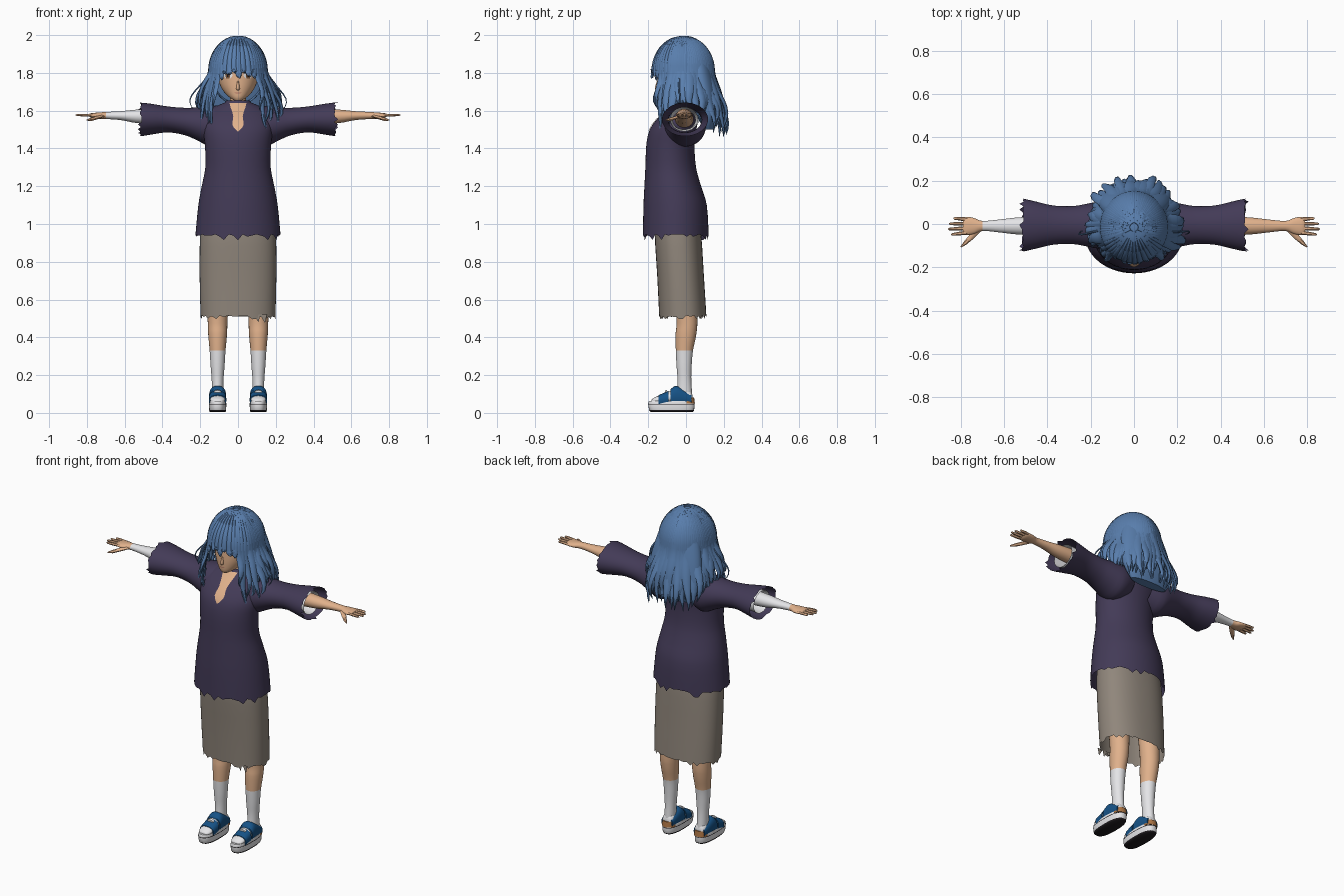
import bpy, bmesh, random
from math import sin, cos, pi, radians, copysign
from mathutils import Vector
from mathutils.bvhtree import BVHTree

random.seed(4)
cube = bpy.data.objects.get("Cube")
if cube:
    bpy.data.objects.remove(cube)


def material(name, *rgb):
    m = bpy.data.materials.new(name)
    m.use_nodes = True
    m.diffuse_color = (*rgb, 1)
    m.node_tree.nodes["Principled BSDF"].inputs["Base Color"].default_value = (*rgb, 1)
    return m


HAIR = material("hair blue", .1, .21, .42)
SHIRT = material("dark violet cloth", .056, .043, .095)
SKIRT = material("taupe cloth", .28, .24, .2)
SKIN = material("skin", .75, .44, .26)
WHITE = material("white", .8, .8, .82)
BLUE = material("shoe blue", .008, .085, .24)
DARK = material("near black", .012, .01, .012)
BROWN = material("tan leather", .42, .18, .06)
IRIS = material("eye brown", .2, .09, .04)
LIP = material("lip", .5, .2, .14)


def finish(bm, name, *mats, rule=None):
    """Turn a bmesh into an object; rule(centre) picks the material slot."""
    bmesh.ops.recalc_face_normals(bm, faces=bm.faces)
    for f in bm.faces:
        f.smooth = True
        if rule:
            f.material_index = int(rule(f.calc_center_median()))
    tree = BVHTree.FromBMesh(bm)
    me = bpy.data.meshes.new(name)
    bm.to_mesh(me)
    bm.free()
    ob = bpy.data.objects.new(name, me)
    for m in mats:
        me.materials.append(m)
    bpy.context.collection.objects.link(ob)
    ob.select_set(True)
    bpy.context.view_layer.objects.active = ob
    return tree


def bridge(bm, rings, caps):
    n = len(rings[0])
    for a, b in zip(rings, rings[1:]):
        for i in range(n):
            j = (i + 1) % n
            bm.faces.new((a[i], a[j], b[j], b[i]))
    if caps:
        bm.faces.new(rings[0])
        bm.faces.new(rings[-1])


def spline(rows, steps):
    """Catmull-Rom through rows of numbers."""
    out = []
    for i in range(len(rows) - 1):
        a, b = rows[max(i - 1, 0)], rows[i]
        c, d = rows[i + 1], rows[min(i + 2, len(rows) - 1)]
        for k in range(steps):
            t = k / steps
            out.append([q + t / 2 * (r - p + t * (2 * p - 5 * q + 4 * r - s + t * (3 * (q - r) + s - p)))
                        for p, q, r, s in zip(a, b, c, d)])
    return out + [rows[-1]]


def loft(name, mats, axis, rings, u0=0, side=1, n=24, caps=True, rag=0, power=2, steps=3, rule=None):
    """Rings are (t along axis, half width about u0, v low, v high); rag tears the first ring."""
    bm = bmesh.new()
    loops = []
    for r, (t, uh, v0, v1) in enumerate(spline(rings, steps)):
        loop = []
        for i in range(n):
            c, s = cos(2 * pi * i / n), sin(2 * pi * i / n)
            c, s = (copysign(abs(w) ** (2 / power), w) for w in (c, s))
            u, v = u0 + uh * c, (v0 + v1) / 2 + (v1 - v0) / 2 * s
            tt = t + (rag * random.choice((0, 0, .2, .4, 1)) if r == 0 else 0)
            x, y, z = {"z": (u, v, tt), "x": (tt, u, v), "y": (u, tt, v)}[axis]
            loop.append(bm.verts.new((x * side, y, z)))
        loops.append(loop)
    bridge(bm, loops, caps)
    return finish(bm, name, *mats, rule=rule)


def ribbon(bm, pts, widths, thick, origin, n=6):
    """Tapered flat lock along pts, its broad face turned away from origin(p)."""
    loops = []
    for i, p in enumerate(pts):
        tan = pts[min(i + 1, len(pts) - 1)] - pts[max(i - 1, 0)]
        across = tan.cross(p - origin(p)).normalized()
        out = across.cross(tan).normalized()
        th = min(thick, widths[i])
        loops.append([bm.verts.new(p + across * widths[i] * cos(2 * pi * k / n)
                                   + out * th * sin(2 * pi * k / n)) for k in range(n)])
    bridge(bm, loops, True)


def plate(name, mat, tree, rows, side=1, lift=.003, cols=6):
    """Thin sheet of rows (z, x from, x to) laid on the front of a surface."""
    bm = bmesh.new()
    grid = []
    for z, x0, x1 in spline(rows, 3):
        line = []
        for k in range(cols + 1):
            x = side * (x0 + (x1 - x0) * k / cols)
            hit = tree.ray_cast(Vector((x, -1, z)), Vector((0, 1, 0)))[0]
            line.append(bm.verts.new((x, (hit.y if hit else -.1) - lift, z)))
        grid.append(line)
    for a, b in zip(grid, grid[1:]):
        for k in range(cols):
            bm.faces.new((a[k], a[k + 1], b[k + 1], b[k]))
    finish(bm, name, mat)


# Head, neck and face
head = loft("head", [SKIN], "z", [
    (1.655, .02, -.14, -.1), (1.67, .045, -.148, -.04), (1.7, .075, -.151, .03), (1.74, .097, -.152, .07),
    (1.8, .112, -.15, .1), (1.86, .12, -.148, .11), (1.92, .1, -.125, .1), (1.96, .05, -.07, .05)], n=32)
loft("nose", [SKIN], "z", [(1.708, .005, -.153, -.14), (1.717, .01, -.165, -.13), (1.76, .004, -.153, -.14)], n=12)
loft("neck", [SKIN], "z", [(1.5, .06, -.09, .03), (1.6, .045, -.065, .03), (1.7, .042, -.06, .03)])
for s, tag in ((1, "left_"), (-1, "right_")):
    plate(tag + "eye_white", WHITE, head, [(1.77, .04, .066), (1.785, .03, .078), (1.8, .034, .08)], s)
    plate(tag + "iris", IRIS, head, [(1.77, .046, .062), (1.785, .041, .067), (1.8, .043, .066)], s, .005)
    plate(tag + "pupil", DARK, head, [(1.778, .051, .057), (1.793, .05, .058)], s, .006)
    plate(tag + "lash", DARK, head, [(1.797, .027, .085), (1.806, .034, .082)], s, .007)
    plate(tag + "brow", DARK, head, [(1.828, .036, .085), (1.838, .04, .08)], s, .004)
plate("mouth", LIP, head, [(1.69, -.01, .01), (1.695, -.018, .018)])

# Torn shirt with open neck and wide sleeves
shirt = loft("shirt_body", [SHIRT], "z", [
    (.945, .225, -.228, .12), (1.1, .21, -.225, .11), (1.2, .192, -.22, .08), (1.3, .173, -.215, .053),
    (1.42, .175, -.21, .045), (1.5, .185, -.192, .055), (1.56, .18, -.15, .065), (1.61, .14, -.1, .06),
    (1.645, .065, -.07, .045)], n=56, caps=False, rag=-.03)
plate("neck_opening", SKIN, shirt, [(1.49, -.003, .003), (1.525, -.03, .03), (1.57, -.025, .025),
                                    (1.62, -.04, .04), (1.64, -.045, .045)], lift=.004)
loft("collar", [SHIRT], "z", [(1.615, .085, -.09, .05), (1.655, .062, -.07, .045)], caps=False, rag=.005,
     n=40, rule=None)
for s, tag in ((1, "left_"), (-1, "right_")):
    loft(tag + "sleeve", [SHIRT], "x", [
        (.51, .122, 1.465, 1.643), (.45, .108, 1.475, 1.635), (.37, .09, 1.485, 1.622), (.28, .088, 1.47, 1.615),
        (.21, .1, 1.44, 1.618), (.14, .11, 1.41, 1.625), (.06, .09, 1.45, 1.63)], -.005, s, 40, False, .02)
    loft(tag + "inner_sleeve", [WHITE], "x", [(.5, .075, 1.49, 1.62), (.4, .07, 1.5, 1.61), (.3, .06, 1.5, 1.6)],
         -.01, s, caps=False)

    # Arms; the right forearm is bandaged
    loft(tag + "arm", [SKIN, WHITE], "x", [
        (.25, .05, 1.51, 1.6), (.42, .045, 1.525, 1.61), (.54, .039, 1.535, 1.605), (.62, .03, 1.55, 1.597),
        (.7, .023, 1.556, 1.593), (.74, .037, 1.557, 1.59), (.775, .041, 1.562, 1.587), (.79, .03, 1.57, 1.582)],
         -.009, s, steps=4, rule=lambda c: c.x < 0 and c.x > -.7)
    bm = bmesh.new()
    below = lambda p: p - Vector((0, 0, 1))
    for k, reach in enumerate((.835, .855, .86, .845)):
        y = .021 - .02 * k
        a, b = Vector((s * .765, y, 1.575)), Vector((s * reach, y * 1.25, 1.577))
        ribbon(bm, [a.lerp(b, t) for t in (0, .5, .93, 1)], [.0095, .0085, .006, .002], .008, below)
    thumb = [(.715, -.02, 1.572), (.75, -.058, 1.562), (.78, -.088, 1.553), (.8, -.106, 1.55)]
    ribbon(bm, [Vector((s * x, y, z)) for x, y, z in thumb], [.016, .013, .009, .003], .009, below)
    finish(bm, tag + "fingers", SKIN)

# Skirt
loft("skirt", [SKIRT], "z", [(.515, .198, -.142, .108), (.72, .203, -.152, .095), (.95, .2, -.165, .08),
                             (1.05, .18, -.15, .06)], n=56, caps=False, rag=-.018, power=2.3)
bm = bmesh.new()
for x, drop in ((.1, .03), (.135, .035), (.07, .015)):
    v = [bm.verts.new((x + dx, -.128, z)) for dx, z in ((-.018, .52), (.018, .52), (.008, .51 - drop))]
    bm.faces.new(v)
finish(bm, "skirt_tatters", SKIRT)

# Legs, socks and sandals
for s, tag in ((1, "left_"), (-1, "right_")):
    low = dict(u0=.108, side=s)
    loft(tag + "leg", [SKIN, WHITE], "z", [
        (.07, .03, -.05, .035), (.17, .031, -.045, .028), (.25, .037, -.05, .03), (.33, .042, -.054, .037),
        (.42, .05, -.055, .055), (.52, .054, -.052, .06), (.9, .075, -.09, .05)], steps=4,
         rule=lambda c: c.z < .33, **low)
    loft(tag + "sock_foot", [WHITE], "y", [
        (.035, .02, .06, .09), (.02, .033, .05, .12), (-.04, .036, .05, .135), (-.1, .04, .05, .108),
        (-.16, .038, .05, .085), (-.182, .02, .055, .07)], **low)
    loft(tag + "sole", [WHITE, DARK], "z", [
        (.005, .041, -.185, .035), (.014, .045, -.195, .043), (.05, .046, -.2, .045), (.062, .044, -.196, .043)],
         power=2.6, steps=2, n=32, rule=lambda c: c.z < .012, **low)
    loft(tag + "sole_line", [DARK], "z", [(.044, .0465, -.201, .046), (.048, .0465, -.201, .046)],
         power=2.6, steps=1, n=32, caps=False, **low)
    loft(tag + "heel_band", [BROWN], "z", [(.05, .04, -.03, .047), (.082, .036, -.03, .043)], steps=1, **low)
    loft(tag + "front_strap", [BLUE], "y", [(-.145, .046, .03, .094), (-.092, .046, .03, .117)],
         power=2.5, steps=2, **low)
    loft(tag + "ankle_strap", [BLUE], "y", [
        (-.082, .046, .03, .125), (-.055, .045, .03, .143), (-.02, .043, .035, .13), (.028, .037, .04, .1)],
         power=2.5, **low)
    loft(tag + "buckle", [WHITE], "y", [(-.112, .02, .1, .119), (-.1, .02, .1, .123)], steps=1, n=12, **low)

# Hair cap, open over the face, and the mass behind the neck
bm = bmesh.new()
bmesh.ops.create_uvsphere(bm, u_segments=40, v_segments=28, radius=1)
for v in bm.verts:
    v.co = Vector((v.co.x * .149, v.co.y * .158 - .015, v.co.z * .18 + 1.81))
hole = [f for f in bm.faces if f.calc_center_median().z < 1.85 and f.calc_center_median().y < -.04]
bmesh.ops.delete(bm, geom=hole, context="FACES")
finish(bm, "hair_cap", HAIR)
loft("hair_back", [HAIR], "z", [(1.5, .12, .09, .15), (1.58, .17, .06, .175), (1.7, .165, .02, .165),
                                (1.8, .145, .0, .143), (1.88, .12, .0, .12)])

axis_point = lambda p: Vector((0, -.015, min(p.z, 1.8)))


def strand(bm, a, end, flare, width, drift=0, wave=.01):
    """Lock from the crown over the skull at angle a (0 is front), hanging down to end."""
    pts, widths, n = [], [], 20
    phase = random.uniform(0, 6)
    for i in range(n + 1):
        k = i / n
        f = max(0, 2 * k - 1)
        t = .12 + (pi / 2 - .12) * min(1, 2 * k)
        z = 1.81 + .18 * cos(t) + (end - 1.81) * f
        out = flare * sin(2 * f) ** 1.5 + wave * f * sin(7 * f + phase) if f < 1 else flare * .87 + wave * sin(7 + phase)
        aa = a + drift * k + wave * 5 * f * cos(6 * f + phase)
        pts.append(Vector((sin(aa) * (.15 * sin(t) + out), -.015 - cos(aa) * (.16 * sin(t) + out), z)))
        widths.append(width * (.3 + .7 * min(1, 2 * k)) * (1 - f ** 2.5) + .001)
    ribbon(bm, pts, widths, .009, axis_point)


bm = bmesh.new()
for layer in range(2):
    for i in range(28):
        a = radians(66 + (i + layer / 2) * 228 / 27.5)
        end = 1.58 - .1 * abs(cos(a)) - random.uniform(-.04, .03) + .04 * layer
        strand(bm, a, end, random.uniform(.05, .085) - .02 * layer, random.uniform(.021, .028))
finish(bm, "long_hair", HAIR)

bm = bmesh.new()
for s in (-1, 1):
    for deg, end in ((40, 1.6), (46, 1.47), (53, 1.52), (60, 1.49), (66, 1.55)):
        strand(bm, s * radians(deg), end + random.uniform(-.01, .02), .035, .018, s * .08, .012)
    strand(bm, s * radians(84), 1.6, .1, .004)
finish(bm, "front_locks", HAIR)

bm = bmesh.new()
for i, end in enumerate((1.76, 1.81, 1.79, 1.815, 1.77, 1.815, 1.78, 1.81, 1.77)):
    strand(bm, radians(-38 + 9.5 * i), end, .006, .018, random.uniform(-.12, .12), .003)
finish(bm, "fringe", HAIR)

bpy.ops.object.shade_smooth_by_angle(angle=radians(50))
